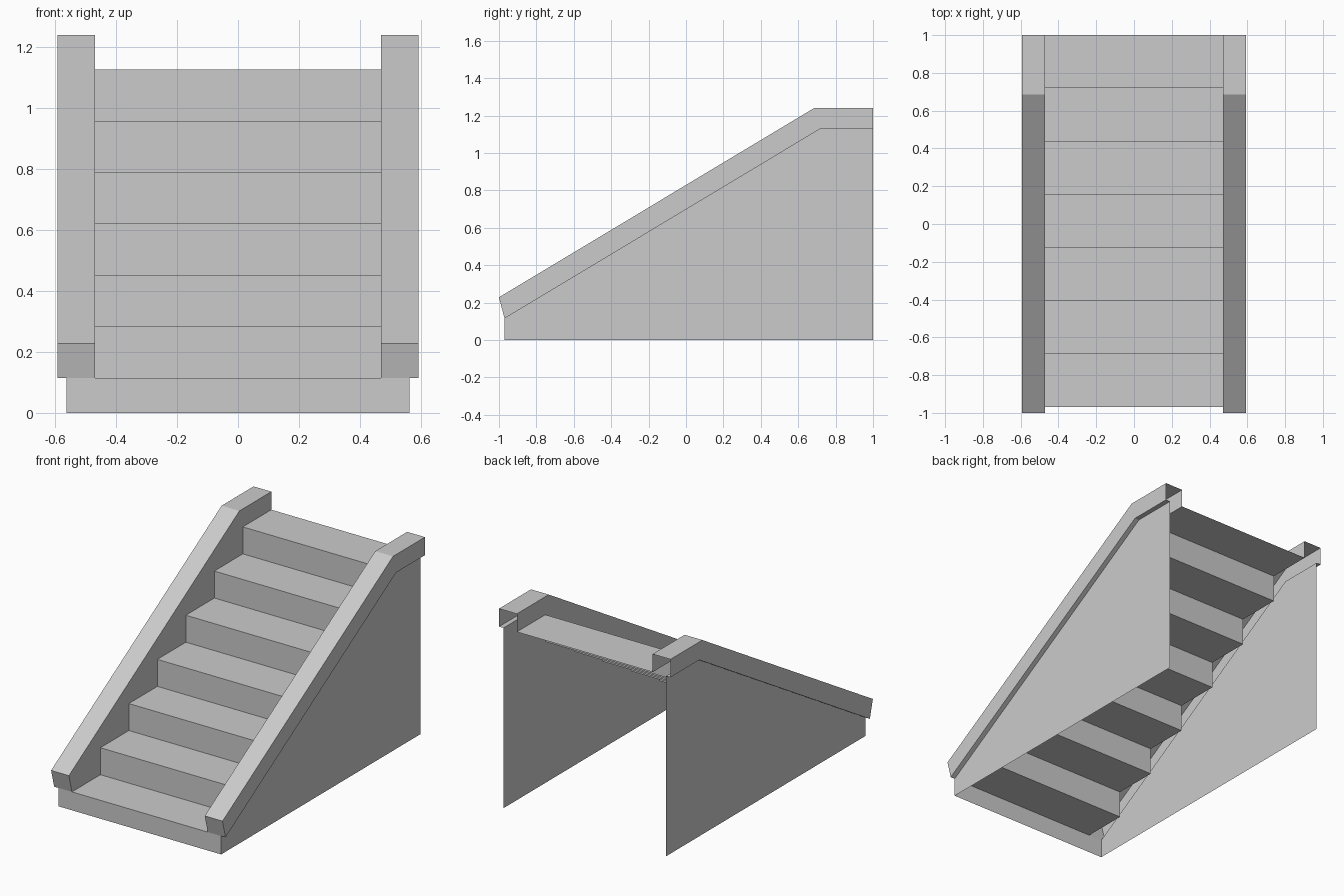
import bpy, bmesh

if "Cube" in bpy.data.objects:
    bpy.data.objects.remove(bpy.data.objects["Cube"])

WALL, INNER, OUTER = 0.5625, 0.47, 0.593   # x of side wall, inner and outer rail faces
FRONT, RUN, LOW, RISE, COUNT = -0.97, 0.2815, 0.115, 0.1687, 7
TOP = LOW + RISE * (COUNT - 1)


def strip(bm, profile, x0, x1):
    """Sweep an open (y, z) profile across x."""
    rows = [(bm.verts.new((x0, y, z)), bm.verts.new((x1, y, z))) for y, z in profile]
    for (a, b), (d, c) in zip(rows, rows[1:]):
        bm.faces.new((a, b, c, d))


def panel(bm, outline, x):
    """Flat face in the y-z plane."""
    bm.faces.new([bm.verts.new((x, y, z)) for y, z in outline])


def make(name, bm, mirrored=False):
    mesh = bpy.data.meshes.new(name)
    bm.to_mesh(mesh)
    bm.free()
    obj = bpy.data.objects.new(name, mesh)
    bpy.context.collection.objects.link(obj)
    if mirrored:
        obj.modifiers.new("Mirror", 'MIRROR').use_mirror_merge = False


# Zigzag of treads and risers, starting at the front edge of the lowest tread
steps = [(FRONT, LOW)]
for i in range(COUNT):
    y = FRONT + RUN * (i + 1)
    steps.append((y, LOW + RISE * i))
    if i < COUNT - 1:
        steps.append((y, LOW + RISE * (i + 1)))
BACK = steps[-1][0]

bm = bmesh.new()
strip(bm, steps, -INNER, INNER)
make("steps", bm)

# Lowest riser, full width between the side walls
bm = bmesh.new()
strip(bm, [(FRONT, 0), (FRONT, LOW)], -WALL, WALL)
make("front_riser", bm)

# Side walls, open at back and bottom
rail_low = [(BACK, TOP), (0.715, TOP), (FRONT, LOW)]
bm = bmesh.new()
panel(bm, [(FRONT, 0), (BACK, 0)] + rail_low, WALL)
make("side_walls", bm, True)

# Hollow sloped rails with an overhanging lip
rail_top = [(-1.0, 0.228), (0.685, 1.24), (BACK, 1.24)]
bm = bmesh.new()
strip(bm, [(FRONT, LOW)] + rail_top, INNER, OUTER)
strip(bm, rail_low, WALL, OUTER)
panel(bm, rail_low[::-1] + rail_top[::-1], OUTER)
panel(bm, (steps + rail_top[::-1])[::-1], INNER)
make("rails", bm, True)
